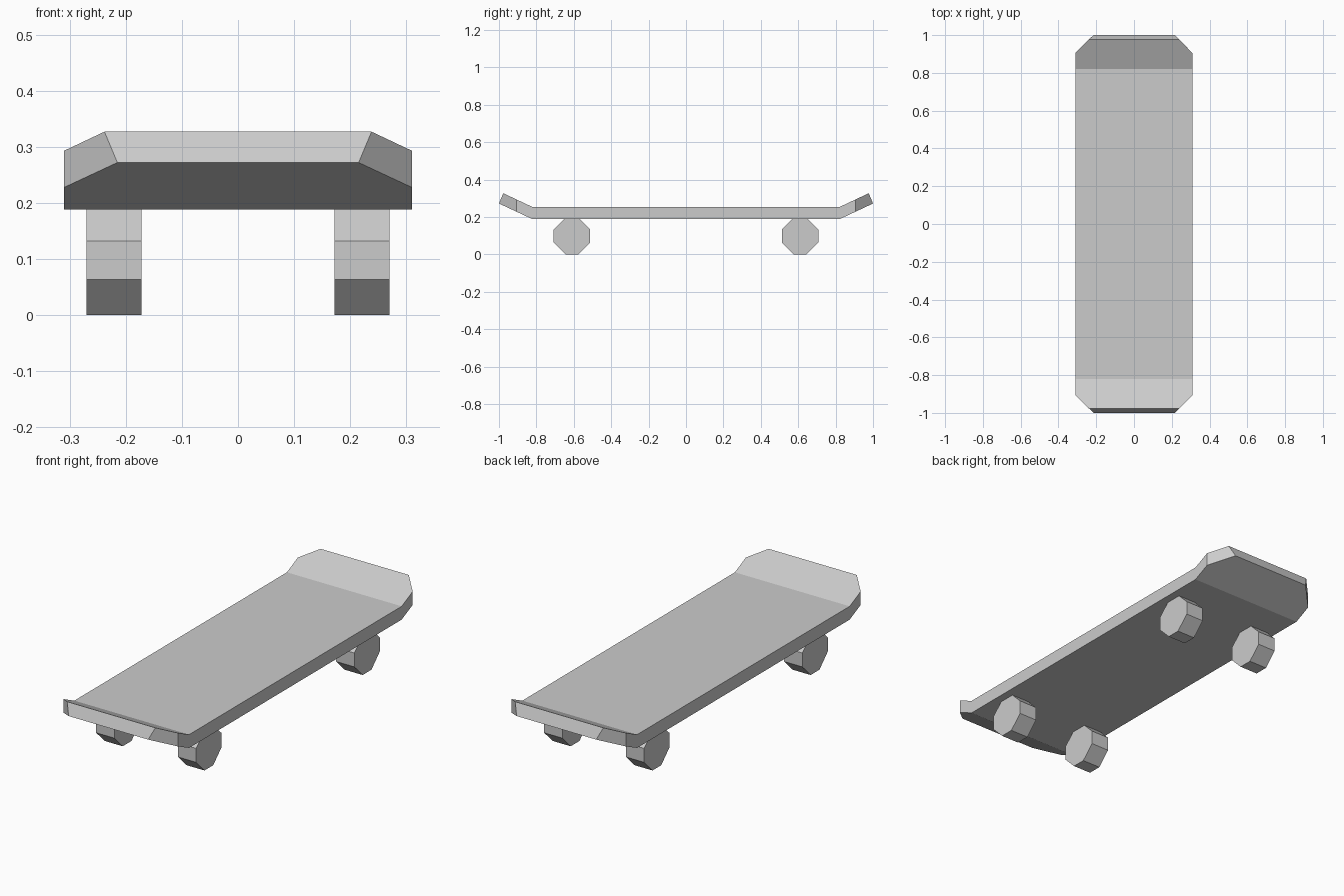
import bpy, bmesh
from mathutils import Vector

if "Cube" in bpy.data.objects:
    bpy.data.objects.remove(bpy.data.objects["Cube"])


def extrude_profile(bm, points, x0, x1):
    """Extrude a closed (y, z) profile along x."""
    face = bm.faces.new([bm.verts.new((x0, y, z)) for y, z in points])
    ext = bmesh.ops.extrude_face_region(bm, geom=[face], use_keep_orig=True)
    verts = [g for g in ext["geom"] if isinstance(g, bmesh.types.BMVert)]
    bmesh.ops.translate(bm, verts=verts, vec=(x1 - x0, 0, 0))


def finish(bm, name, location=(0, 0, 0)):
    bmesh.ops.recalc_face_normals(bm, faces=bm.faces)
    mesh = bpy.data.meshes.new(name)
    bm.to_mesh(mesh)
    bm.free()
    obj = bpy.data.objects.new(name, mesh)
    obj.location = location
    bpy.context.collection.objects.link(obj)
    return obj


# Deck: flat board with upturned nose and tail, corners sliced off
half = [(0.82, 0.188), (1.0, 0.272), (0.977, 0.327), (0.82, 0.253)]
profile = half + [(-y, z) for y, z in reversed(half)]
bm = bmesh.new()
extrude_profile(bm, profile, -0.31, 0.31)
for sx in (-1, 1):
    for sy in (-1, 1):
        cut = bmesh.ops.bisect_plane(
            bm, geom=bm.verts[:] + bm.edges[:] + bm.faces[:], dist=1e-5,
            plane_co=Vector((sx * 0.31, sy * 0.905, 0)),
            plane_no=Vector((sx, sy, 0)).normalized(), clear_outer=True)
        edges = [g for g in cut["geom_cut"] if isinstance(g, bmesh.types.BMEdge)]
        bmesh.ops.holes_fill(bm, edges=edges, sides=0)
finish(bm, "deck")

# Wheels: eight-sided blocks tucked just into the underside of the deck
R, F = 0.098, 0.034
octagon = [(F, -R), (R, -F), (R, F), (F, R), (-F, R), (-R, F), (-R, -F), (-F, -R)]
for side, sx in (("left", -1), ("right", 1)):
    for end, sy in (("front", -1), ("back", 1)):
        bm = bmesh.new()
        extrude_profile(bm, octagon, -0.049, 0.049)
        finish(bm, f"wheel_{end}_{side}", (sx * 0.221, sy * 0.61, R))
